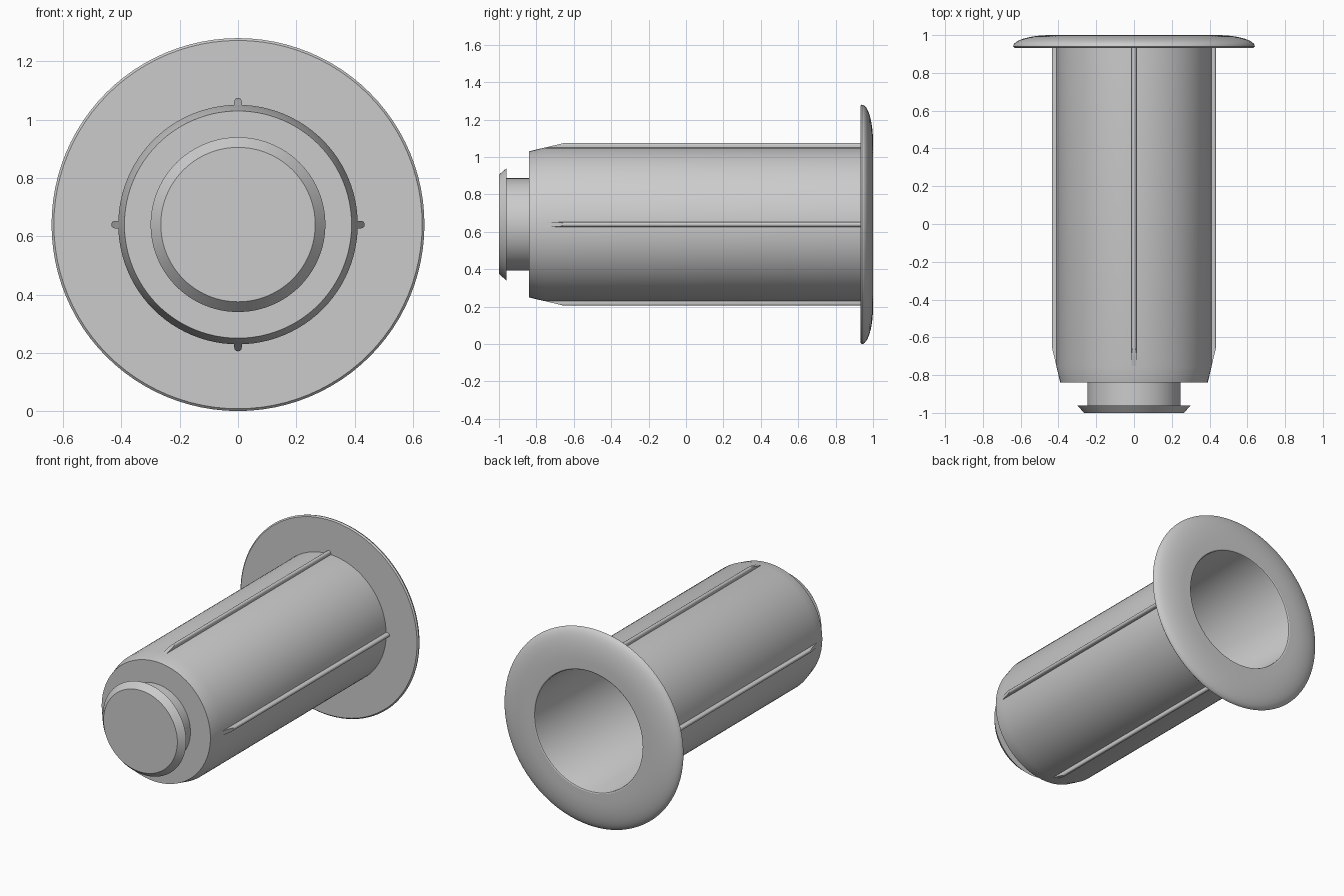
import bpy, bmesh
from math import pi, sin, cos, radians
from mathutils import Matrix, Vector

cube = bpy.data.objects.get("Cube")
if cube:
    bpy.data.objects.remove(cube, do_unlink=True)

AXIS_Z = 0.64
SEGMENTS = 96

grey = bpy.data.materials.new("plain grey")
grey.use_nodes = True
colour = (0.6, 0.6, 0.6, 1)
grey.diffuse_color = colour
grey.node_tree.nodes["Principled BSDF"].inputs["Base Color"].default_value = colour


def finish(bm, name):
    bmesh.ops.remove_doubles(bm, verts=bm.verts, dist=1e-5)
    bmesh.ops.recalc_face_normals(bm, faces=bm.faces)
    mesh = bpy.data.meshes.new(name)
    bm.to_mesh(mesh)
    bm.free()
    mesh.materials.append(grey)
    obj = bpy.data.objects.new(name, mesh)
    obj.location.z = AXIS_Z
    bpy.context.collection.objects.link(obj)
    bpy.ops.object.select_all(action="DESELECT")
    obj.select_set(True)
    bpy.context.view_layer.objects.active = obj
    bpy.ops.object.shade_smooth_by_angle(angle=radians(25))
    return obj


def lathe(name, profile):
    """Turn (radius, y) points around the y axis."""
    bm = bmesh.new()
    verts = [bm.verts.new((r, y, 0)) for r, y in profile]
    edges = [bm.edges.new(pair) for pair in zip(verts, verts[1:])]
    bmesh.ops.spin(bm, geom=verts + edges, cent=(0, 0, 0), axis=(0, 1, 0),
                   angle=2 * pi, steps=SEGMENTS, use_merge=True)
    return finish(bm, name)


# Hollow sleeve with a domed flange, as one turned profile
dome = []
for i in range(13):
    a = pi / 2 * i / 12
    dome.append((0.44 + 0.2 * cos(a), 0.94 + 0.06 * sin(a)))
lathe("sleeve_and_flange",
      [(0, -0.84), (0.39, -0.84), (0.411, -0.755), (0.411, 0.932), (0.632, 0.932)]
      + dome
      + [(0.394, 1.0), (0.388, 0.997), (0.385, 0.99), (0.385, -0.8), (0, -0.8)])

# Front button: narrow neck and flared head
lathe("front_button",
      [(0, -0.83), (0.247, -0.83), (0.247, -0.96), (0.3, -0.96), (0.265, -1.0), (0, -1.0)])

# Four rounded ribs whose front ends follow the sleeve's taper
half_width = 0.013
section = [(half_width, 0.4)]
for i in range(9):
    a = pi * i / 8
    section.append((half_width * cos(a), 0.422 + half_width * sin(a)))
section.append((-half_width, 0.4))
for turn, side in enumerate(("top", "right", "bottom", "left")):
    bm = bmesh.new()
    spin = Matrix.Rotation(-turn * pi / 2, 3, "Y")
    front = [bm.verts.new(spin @ Vector((u, -0.84 + (r - 0.39) * 4.2, r)))
             for u, r in section]
    back = [bm.verts.new(spin @ Vector((u, 0.94, r))) for u, r in section]
    bm.faces.new(front)
    bm.faces.new(back)
    for i in range(len(section)):
        j = (i + 1) % len(section)
        bm.faces.new((front[i], front[j], back[j], back[i]))
    finish(bm, side + "_rib")
